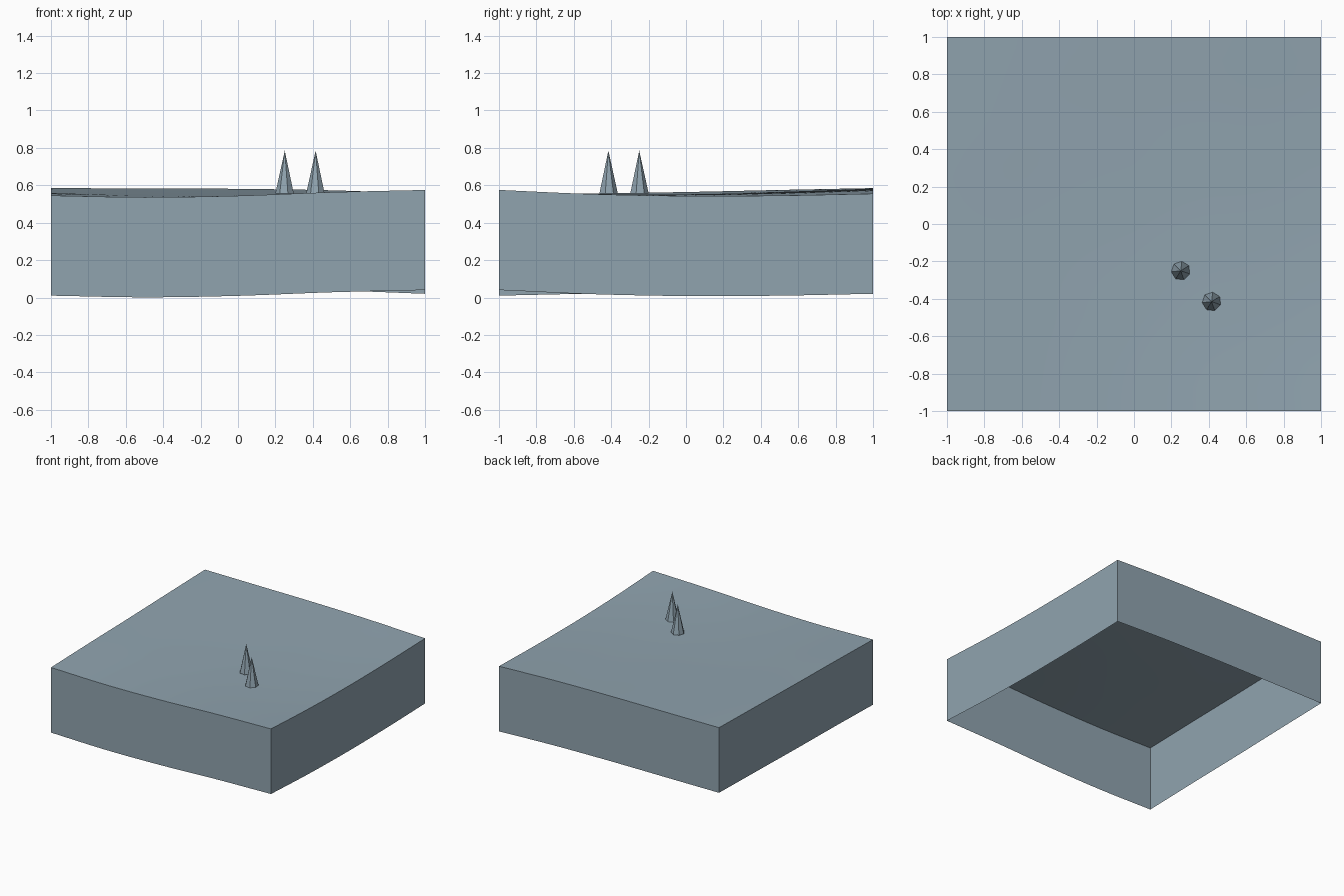
import bpy, bmesh, math

cube = bpy.data.objects.get("Cube")
if cube:
    bpy.data.objects.remove(cube)


def make_material(name, colour):
    mat = bpy.data.materials.new(name)
    mat.use_nodes = True
    mat.diffuse_color = colour
    mat.node_tree.nodes["Principled BSDF"].inputs["Base Color"].default_value = colour
    return mat


slate = make_material("slate blue", (0.28, 0.37, 0.43, 1))

# Edge heights of the ground above the lowest rim, evenly spaced from -1 to 1
FRONT = [0.01, 0.001, 0.009, 0.028, 0.04]
BACK = [0.05, 0.048, 0.046, 0.038, 0.02]
LEFT = [0.01, 0.021, 0.029, 0.04, 0.05]
RIGHT = [0.04, 0.018, 0.008, 0.01, 0.02]
DEPTH = 0.535
N = 32


def smooth_curve(p, t):
    """Catmull-Rom through evenly spaced heights."""
    s = t * (len(p) - 1)
    i = min(int(s), len(p) - 2)
    f = s - i
    a = p[i - 1] if i else 2 * p[0] - p[1]
    d = p[i + 2] if i + 2 < len(p) else 2 * p[-1] - p[-2]
    b, c = p[i], p[i + 1]
    return b + f / 2 * (c - a + f * (2*a - 5*b + 4*c - d + f * (3*(b - c) + d - a)))


def ground(x, y):
    """Blend the four edge curves across the square."""
    u, v = (x + 1) / 2, (y + 1) / 2
    ruled = ((1 - v) * smooth_curve(FRONT, u) + v * smooth_curve(BACK, u)
             + (1 - u) * smooth_curve(LEFT, v) + u * smooth_curve(RIGHT, v))
    corners = ((1 - v) * ((1 - u) * FRONT[0] + u * FRONT[-1])
               + v * ((1 - u) * BACK[0] + u * BACK[-1]))
    return ruled - corners


def add_object(name, bm, mat):
    mesh = bpy.data.meshes.new(name)
    bm.to_mesh(mesh)
    bm.free()
    mesh.materials.append(mat)
    obj = bpy.data.objects.new(name, mesh)
    bpy.context.collection.objects.link(obj)
    return obj


# Gently rolling ground with a hanging skirt, open underneath
bm = bmesh.new()
bmesh.ops.create_grid(bm, x_segments=N, y_segments=N, size=1)
for v in bm.verts:
    v.co.z = ground(v.co.x, v.co.y) + DEPTH
rim = [e for e in bm.edges if e.is_boundary]
skirt = bmesh.ops.extrude_edge_only(bm, edges=rim)["geom"]
for v in skirt:
    if isinstance(v, bmesh.types.BMVert):
        v.co.z -= DEPTH
bmesh.ops.recalc_face_normals(bm, faces=bm.faces)
if max(bm.faces, key=lambda f: f.calc_center_median().z).normal.z < 0:
    bmesh.ops.reverse_faces(bm, faces=bm.faces)
terrain = add_object("terrain_block", bm, slate)
bpy.context.view_layer.objects.active = terrain
terrain.select_set(True)
bpy.ops.object.shade_smooth_by_angle(angle=math.radians(30))

# Two seven-sided spikes
for name, pos in (("inner_spike", 0.25), ("outer_spike", 0.415)):
    bm = bmesh.new()
    bmesh.ops.create_cone(bm, cap_ends=True, segments=7, radius1=0.051,
                          radius2=0, depth=0.23)
    bmesh.ops.remove_doubles(bm, verts=bm.verts, dist=0.0001)
    top = max(bm.verts, key=lambda v: v.co.z)
    ring = next(v for v in bm.verts if v is not top)
    spike = add_object(name, bm, slate) if ring else None
    spike.location = (pos, -pos, 0.67)
    # One corner points outward along the diagonal
    spike.rotation_euler.z = math.radians(45)
